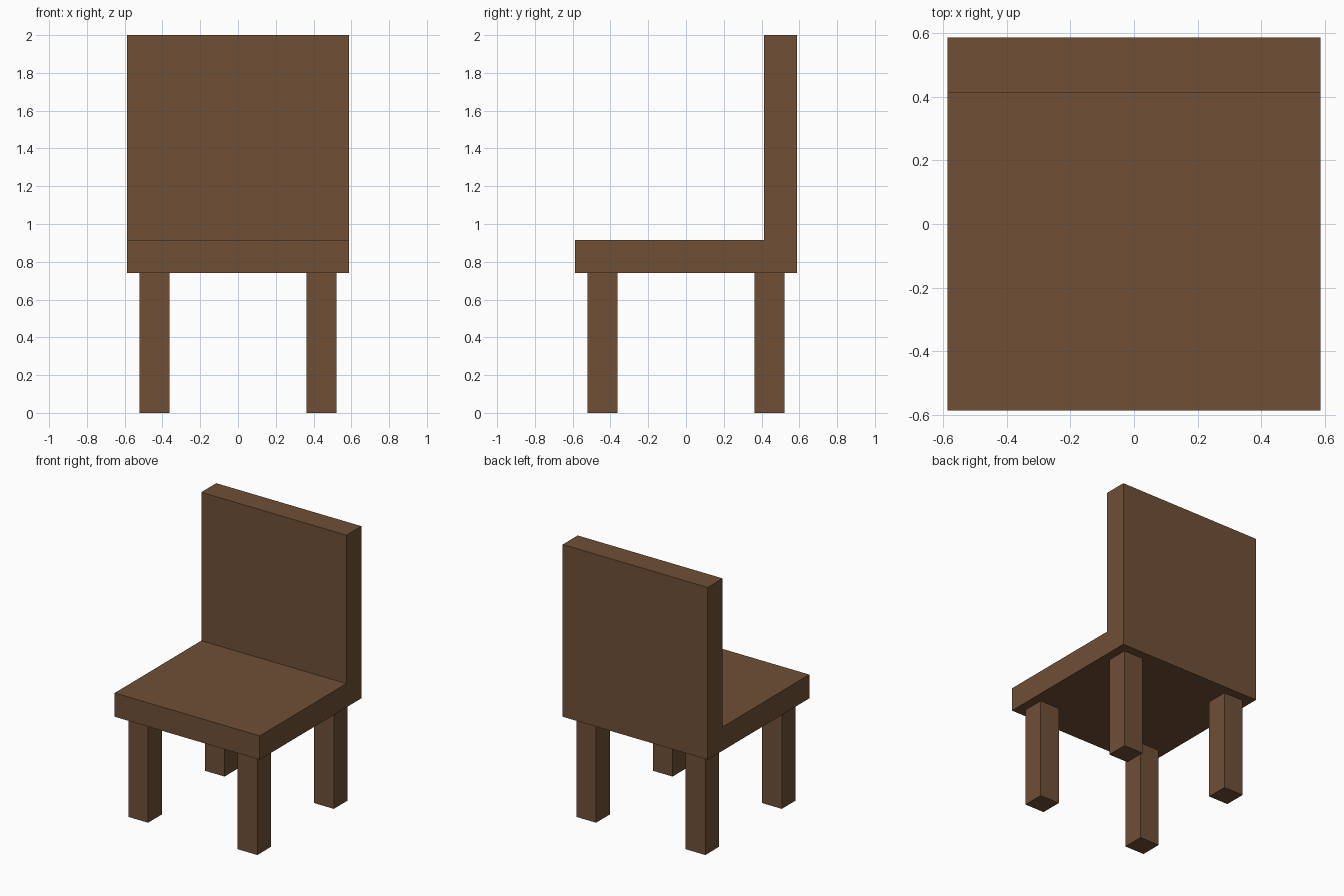
import bpy
import bmesh

if "Cube" in bpy.data.objects:
    bpy.data.objects.remove(bpy.data.objects["Cube"])

HALF = 0.587                  # half width and half depth of the seat
SEAT_BOTTOM, SEAT_TOP = 0.74, 0.914
BACK_FRONT = 0.414            # front plane of the backrest
LEG_IN, LEG_OUT = 0.362, 0.522

wood = bpy.data.materials.new("brown_wood")
wood.diffuse_color = (0.162, 0.08, 0.037, 1)
wood.use_nodes = True
wood.node_tree.nodes["Principled BSDF"].inputs["Base Color"].default_value = wood.diffuse_color


def extrude_profile(name, points, direction):
    """Extrude a closed planar outline along a direction into a solid."""
    bm = bmesh.new()
    face = bm.faces.new([bm.verts.new(p) for p in points])
    result = bmesh.ops.extrude_face_region(bm, geom=[face], use_keep_orig=True)
    moved = [g for g in result["geom"] if isinstance(g, bmesh.types.BMVert)]
    bmesh.ops.translate(bm, verts=moved, vec=direction)
    bmesh.ops.recalc_face_normals(bm, faces=bm.faces)
    mesh = bpy.data.meshes.new(name)
    bm.to_mesh(mesh)
    bm.free()
    mesh.materials.append(wood)
    obj = bpy.data.objects.new(name, mesh)
    bpy.context.collection.objects.link(obj)
    return obj


# Seat and backrest: one L-shaped side profile extruded across the width
side = [(-HALF, SEAT_BOTTOM), (HALF, SEAT_BOTTOM), (HALF, 2.0),
        (BACK_FRONT, 2.0), (BACK_FRONT, SEAT_TOP), (-HALF, SEAT_TOP)]
extrude_profile("seat_and_backrest", [(-HALF, y, z) for y, z in side],
                (2 * HALF, 0, 0))

# Four square legs, mirrored about both axes
for sy, row in ((-1, "front"), (1, "back")):
    for sx, col in ((-1, "left"), (1, "right")):
        corners = [(LEG_IN, LEG_IN), (LEG_OUT, LEG_IN),
                   (LEG_OUT, LEG_OUT), (LEG_IN, LEG_OUT)]
        extrude_profile(f"{row}_{col}_leg",
                        [(sx * x, sy * y, 0) for x, y in corners],
                        (0, 0, SEAT_BOTTOM))
